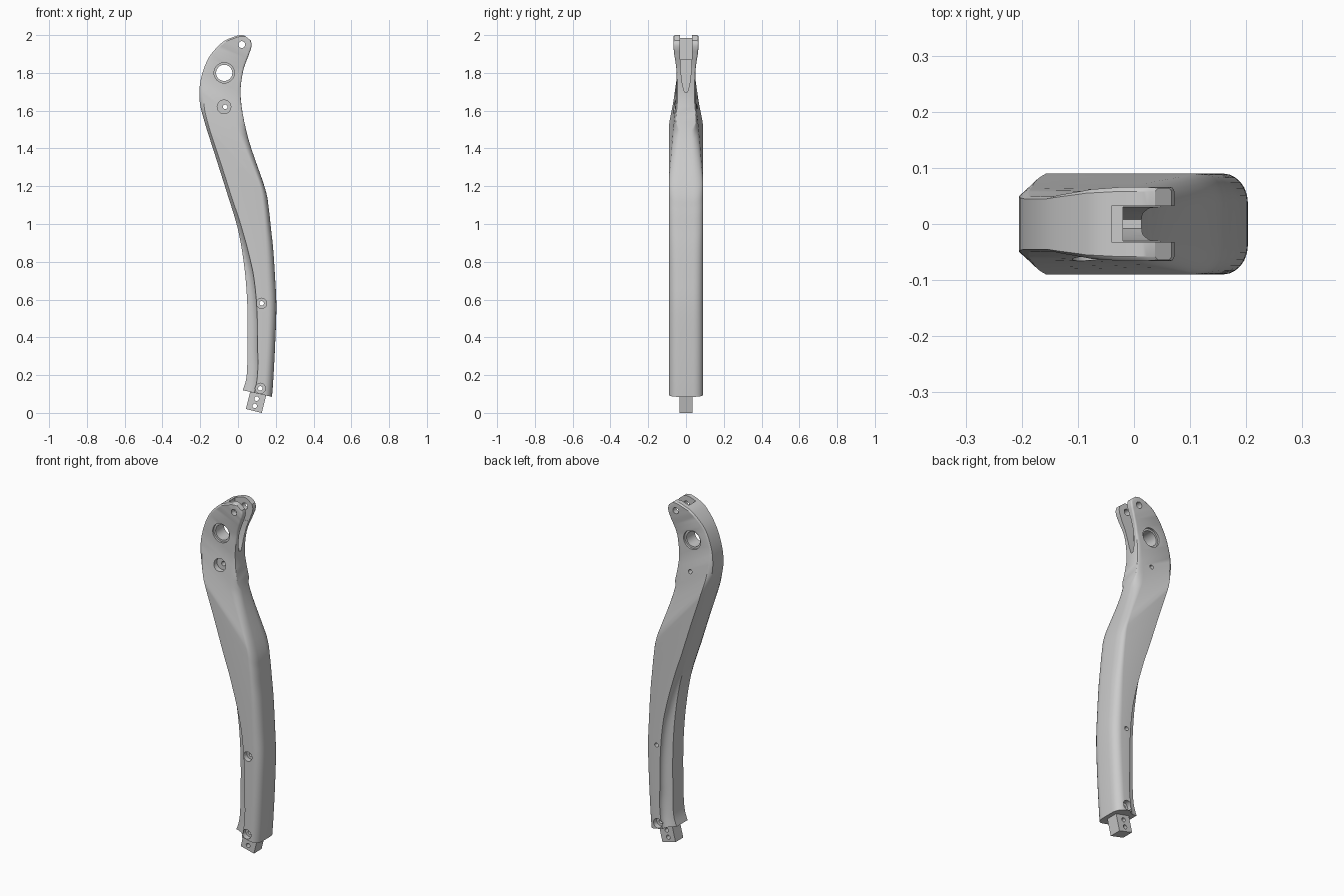
import bpy, bmesh, math
from mathutils import Vector

if "Cube" in bpy.data.objects:
    bpy.data.objects.remove(bpy.data.objects["Cube"])

# Stations from bottom to tip: left edge x,z | right edge x,z | half width,
# left-edge half width, left corner inset, right corner inset
STATIONS = [
    (0.025, 0.12, 0.180, 0.085, .09, .050, .075, .045),
    (0.045, 0.19, 0.187, 0.18, .09, .050, .065, .045),
    (0.050, 0.32, 0.196, 0.35, .09, .048, .055, .045),
    (0.050, 0.55, 0.203, 0.56, .09, .048, .050, .045),
    (0.035, 0.76, 0.196, 0.72, .09, .048, .045, .045),
    (0.000, 0.97, 0.186, 0.87, .09, .048, .030, .045),
    (-.060, 1.17, 0.174, 0.98, .09, .048, .030, .045),
    (-.120, 1.36, 0.163, 1.08, .09, .048, .035, .048),
    (-.180, 1.55, 0.143, 1.19, .09, .050, .035, .055),
    (-.204, 1.66, 0.055, 1.45, .068, .050, .030, .070),
    (-.196, 1.77, 0.015, 1.66, .050, .045, .012, .030),
    (-.155, 1.88, 0.025, 1.80, .049, .045, .010, .012),
    (-.085, 1.96, 0.055, 1.89, .062, .055, .010, .010),
    (-.030, 1.988, 0.068, 1.925, .066, .058, .010, .010),
    (0.010, 2.00, 0.072, 1.95, .066, .058, .010, .010),
    (0.037, 1.996, 0.067, 1.972, .064, .058, .008, .008),
]
STEPS, ARC = 5, 6


def catmull(a, b, c, d, t):
    return 0.5 * (2 * b + (c - a) * t + (2 * a - 5 * b + 4 * c - d) * t * t
                  + (3 * b - a - 3 * c + d) * t ** 3)


def sample(i, t):
    n = len(STATIONS) - 1
    p = [STATIONS[min(max(j, 0), n)] for j in (i - 1, i, i + 1, i + 2)]
    edge = [catmull(*(q[k] for q in p), t) for k in range(4)]
    width = [p[1][k] * (1 - t) + p[2][k] * t for k in range(4, 8)]
    return edge + width


def section(lx, lz, rx, rz, w, el, cl, cr):
    L, R = Vector((lx, 0, lz)), Vector((rx, 0, rz))
    size = (R - L).length
    d = (R - L) / size
    cl, cr = min(cl, size * .4), min(cr, size * .4)
    er = w * (0.42 if lz < 1.7 else 0.85)
    hollow = 0.4 + 0.6 * min(max((1.15 - lz) / 0.4, 0), 1)
    half = []
    for j in range(ARC + 1):                       # right rounded corner
        a = math.pi / 2 * j / ARC
        half.append((size - cr + cr * math.cos(a), er + (w - er) * math.sin(a)))
    for j in range(ARC + 1):                       # left corner, hollowed low down
        a = math.pi / 2 * j / ARC
        s, c = math.sin(a), math.cos(a)
        half.append((cl * ((1 - s) * (1 - hollow) + c * hollow),
                     w - (w - el) * ((1 - c) * (1 - hollow) + s * hollow)))
    pts = half + [(u, -y) for u, y in reversed(half)]
    return [L + d * u + Vector((0, y, 0)) for u, y in pts]


def finish(name, bm):
    bmesh.ops.recalc_face_normals(bm, faces=bm.faces)
    me = bpy.data.meshes.new(name)
    bm.to_mesh(me)
    bm.free()
    ob = bpy.data.objects.new(name, me)
    bpy.context.collection.objects.link(ob)
    return ob


def prism(name, outline, offset):
    bm = bmesh.new()
    f = bm.faces.new([bm.verts.new(p) for p in outline])
    ext = bmesh.ops.extrude_face_region(bm, geom=[f])
    bmesh.ops.translate(bm, vec=offset,
                        verts=[v for v in ext["geom"] if isinstance(v, bmesh.types.BMVert)])
    return finish(name, bm)


def rod(x, z, r, y0=-0.2, y1=0.2, n=32):
    ring = [(x + r * math.cos(2 * math.pi * k / n), y0, z + r * math.sin(2 * math.pi * k / n))
            for k in range(n)]
    return prism("cutter", ring, (0, y1 - y0, 0))


def cut(target, cutter):
    cutter.hide_render = True
    m = target.modifiers.new("cut", 'BOOLEAN')
    m.operation, m.solver, m.object = 'DIFFERENCE', 'EXACT', cutter
    bpy.context.view_layer.objects.active = target
    bpy.ops.object.modifier_apply(modifier=m.name)
    bpy.data.objects.remove(cutter)


def smooth(ob):
    bpy.ops.object.select_all(action='DESELECT')
    ob.select_set(True)
    bpy.context.view_layer.objects.active = ob
    bpy.ops.object.shade_smooth_by_angle(angle=math.radians(25))


# Curved arm body
bm = bmesh.new()
rings = [[bm.verts.new(p) for p in section(*sample(i, s / STEPS))]
         for i in range(len(STATIONS) - 1) for s in range(STEPS)]
rings.append([bm.verts.new(p) for p in section(*STATIONS[-1])])
for a, b in zip(rings, rings[1:]):
    for k in range(len(a)):
        m = (k + 1) % len(a)
        bm.faces.new((a[k], a[m], b[m], b[k]))
bm.faces.new(rings[0])
bm.faces.new(rings[-1])
arm = finish("arm_body", bm)

# Fork slot at the tip and the tapered groove beneath it
cut(arm, prism("cutter", [(-.04, y, z) for y, z in
                          ((-.032, 1.87), (.032, 1.87), (.032, 2.1), (-.032, 2.1))], (.3, 0, 0)))
side = [(.031, 1.89), (.028, 1.81), (.019, 1.74), (.008, 1.70)]
cut(arm, prism("cutter", [(-.02, y, z) for y, z in side + [(-y, z) for y, z in reversed(side)]],
               (.3, 0, 0)))

# Through holes: x, z, radius
for x, z, r in ((.02, 1.95, .018), (-.073, 1.80, .043), (-.068, 1.62, .012),
                (.125, .58, .012), (.118, .13, .012)):
    cut(arm, rod(x, z, r))
# Counterbores: x, z, radius, depth level, both sides
for x, z, r, y, both in ((-.073, 1.80, .054, .038, True), (-.074, 1.62, .036, .035, False),
                         (.125, .58, .027, .06, False), (.118, .13, .027, .06, True)):
    cut(arm, rod(x, z, r, -.2, -y))
    if both:
        cut(arm, rod(x, z, r, y, .2))
smooth(arm)

# Tilted square tang with two pin holes
tang = prism("mounting_tang", [(x, -.035, z) for x, z in
                               ((.042, .021), (.126, 0), (.152, .105), (.068, .126))], (0, .07, 0))
for x, z in ((.099, .075), (.089, .037)):
    cut(tang, rod(x, z, .012, n=20))
smooth(tang)
